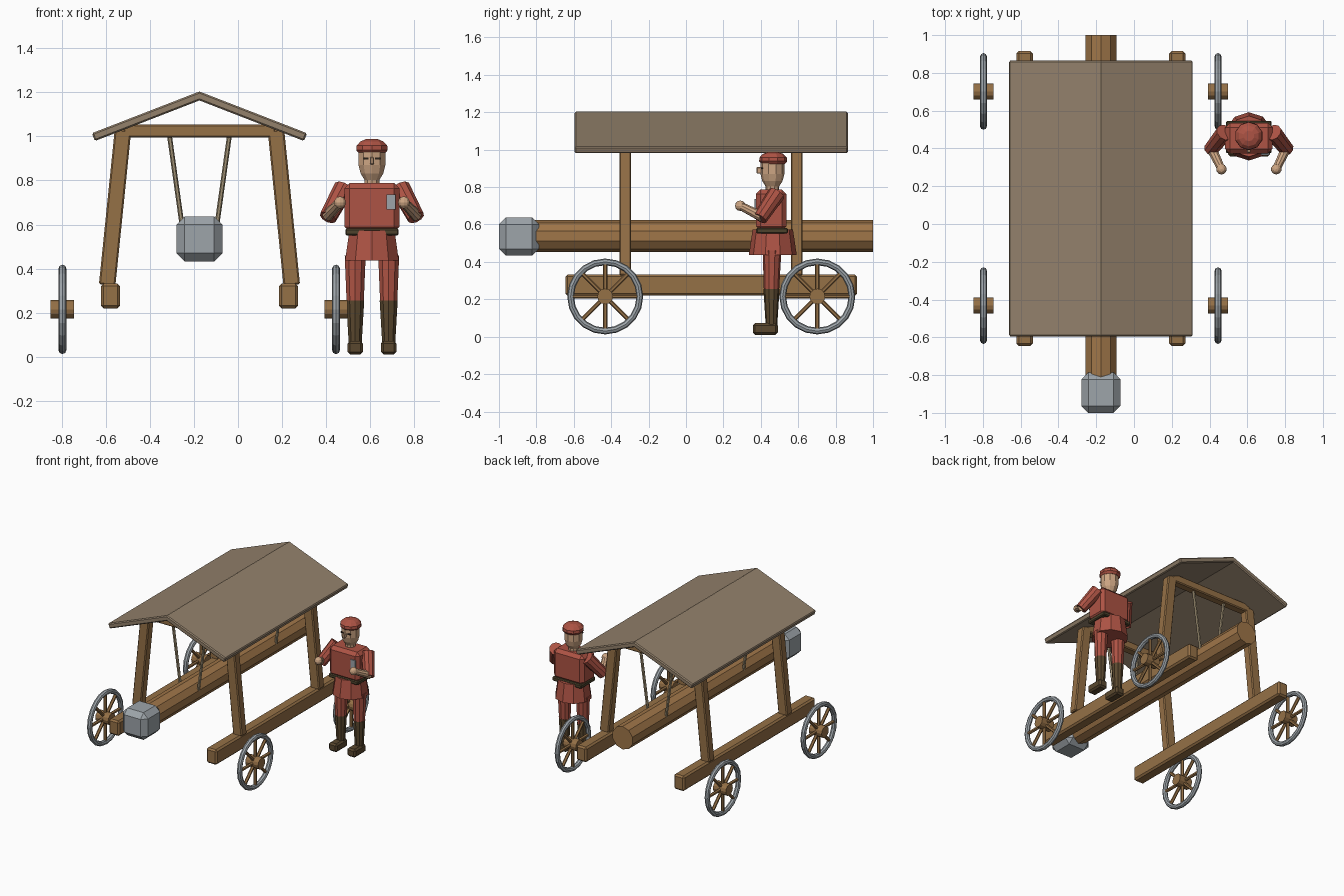
import bpy, bmesh, math
from mathutils import Vector, Matrix

if "Cube" in bpy.data.objects:
    bpy.data.objects.remove(bpy.data.objects["Cube"])


def mat(name, r, g, b):
    m = bpy.data.materials.new(name)
    m.diffuse_color = [(c / 255) ** 2.2 for c in (r, g, b)] + [1]
    m.use_nodes = True
    m.node_tree.nodes["Principled BSDF"].inputs["Base Color"].default_value = m.diffuse_color
    return m


WOOD = mat("wood", 148, 112, 72)
LOG = mat("log_wood", 158, 117, 74)
ROOF = mat("roof_boards", 146, 128, 107)
IRON = mat("iron", 156, 163, 168)
ROPE = mat("rope", 158, 143, 115)
RED = mat("red_cloth", 172, 84, 70)
SKIN = mat("skin", 204, 164, 130)
BOOT = mat("boot_leather", 90, 73, 50)
BELT = mat("belt_leather", 78, 68, 48)
EYE = mat("eye_dark", 45, 38, 32)


def finish(name, bm, m):
    bmesh.ops.recalc_face_normals(bm, faces=bm.faces)
    me = bpy.data.meshes.new(name)
    bm.to_mesh(me)
    bm.free()
    me.materials.append(m)
    ob = bpy.data.objects.new(name, me)
    bpy.context.collection.objects.link(ob)
    return ob


def box(name, c, s, m, bevel=0.0, rot_y=0.0):
    bm = bmesh.new()
    bmesh.ops.create_cube(bm, size=1, matrix=Matrix.Diagonal((*s, 1)))
    if bevel:
        bmesh.ops.bevel(bm, geom=bm.edges[:], offset=bevel, segments=1,
                        affect='EDGES', profile=0.5)
    bm.transform(Matrix.Translation(c) @ Matrix.Rotation(rot_y, 4, 'Y'))
    return finish(name, bm, m)


def add_rod(bm, a, b, r1, r2, n):
    a, b = Vector(a), Vector(b)
    d = b - a
    q = d.to_track_quat('Z', 'Y').to_matrix().to_4x4()
    bmesh.ops.create_cone(bm, cap_ends=True, segments=n, radius1=r1, radius2=r2,
                          depth=d.length, matrix=Matrix.Translation((a + b) / 2) @ q)


def rod(name, a, b, r1, r2, m, n=10):
    bm = bmesh.new()
    add_rod(bm, a, b, r1, r2, n)
    return finish(name, bm, m)


def lathe(name, x, y, profile, m, n=10):
    # stacked rings of (radius, height), capped at both ends
    bm = bmesh.new()
    rings = [[bm.verts.new((x + r * math.sin(2 * math.pi * i / n),
                            y + r * math.cos(2 * math.pi * i / n), z))
              for i in range(n)] for r, z in profile]
    for lo, hi in zip(rings, rings[1:]):
        for i in range(n):
            j = (i + 1) % n
            bm.faces.new((lo[i], lo[j], hi[j], hi[i]))
    bm.faces.new(rings[0])
    bm.faces.new(rings[-1])
    return finish(name, bm, m)


def wheel(x, y, z, tag):
    # iron rim
    bm = bmesh.new()
    R, r, n, k = 0.185, 0.018, 20, 8
    ring = []
    for i in range(n):
        t = 2 * math.pi * i / n
        row = []
        for j in range(k):
            p = 2 * math.pi * j / k
            d = R + r * math.cos(p)
            row.append(bm.verts.new((x + r * math.sin(p), y + d * math.sin(t),
                                     z + d * math.cos(t))))
        ring.append(row)
    for i in range(n):
        for j in range(k):
            a, b = ring[i], ring[(i + 1) % n]
            bm.faces.new((a[j], b[j], b[(j + 1) % k], a[(j + 1) % k]))
    finish("wheel_rim_" + tag, bm, IRON)
    # hub and spokes
    rod("wheel_hub_" + tag, (x - 0.053, y, z), (x + 0.053, y, z), 0.042, 0.042, WOOD, 12)
    bm = bmesh.new()
    for i in range(8):
        t = math.pi * i / 4
        d = Vector((0, math.sin(t), math.cos(t)))
        o = Vector((x, y, z))
        add_rod(bm, o + d * 0.03, o + d * 0.18, 0.012, 0.012, 6)
    finish("wheel_spokes_" + tag, bm, WOOD)


CX = -0.175
POSTS_Y = (-0.325, 0.592)

# battering log and iron head
rod("ram_log", (CX, 1.0, 0.538), (CX, -0.85, 0.538), 0.086, 0.086, LOG)
box("ram_head", (CX, -0.893, 0.535), (0.208, 0.214, 0.204), IRON, 0.037)

# frame
for side, s in (("left", -1), ("right", 1)):
    box("base_beam_" + side, (CX + s * 0.404, 0.135, 0.276), (0.086, 1.56, 0.113), WOOD, 0.012)
    # roof slope
    ang = math.radians(21.2)
    along = Vector((s * math.cos(ang), 0, -math.sin(ang)))
    normal = Vector((s * math.sin(ang), 0, math.cos(ang)))
    c = Vector((CX, 0.135, 1.204)) + along * 0.259 - normal * 0.019
    box("roof_slope_" + side, c, (0.53, 1.46, 0.038), ROOF, 0.007, s * ang)
    for end, y in zip(("front", "back"), POSTS_Y):
        tag = side + "_" + end
        # slanted post
        lo, hi = Vector((CX + s * 0.419, y, 0.325)), Vector((CX + s * 0.347, y, 1.03))
        d = hi - lo
        box("post_" + tag, (lo + hi) / 2, (0.075, 0.063, d.length), WOOD, 0.007,
            math.atan2(d.x, d.z))
        # hanging rope
        rod("rope_" + tag, (CX + s * 0.137, y, 1.01), (CX + s * 0.074, y, 0.56),
            0.011, 0.011, ROPE, 6)
for end, y in zip(("front", "back"), POSTS_Y):
    box("cross_beam_" + end, (CX, y, 1.025), (0.69, 0.063, 0.06), WOOD, 0.007)

# wheels
for side, x in (("left", -0.797), ("right", 0.445)):
    for end, y in (("front", -0.432), ("back", 0.702)):
        wheel(x, y, 0.215, side + "_" + end)

# crewman body
PX, PY = 0.608, 0.462
lathe("tunic_skirt", PX, PY + 0.002, [(0.128, 0.437), (0.108, 0.572)], RED)
box("tunic_torso", (PX, 0.455, 0.677), (0.25, 0.162, 0.222), RED, 0.024)
box("belt", (PX, 0.46, 0.566), (0.242, 0.17, 0.03), BELT, 0.006)
box("chest_plate", (0.694, 0.371, 0.703), (0.041, 0.009, 0.068), IRON)

# head and cap
lathe("neck", PX, PY, [(0.036, 0.77), (0.036, 0.83)], SKIN)
lathe("head", PX, PY, [(0.036, 0.803), (0.054, 0.832), (0.064, 0.87), (0.064, 0.95)], SKIN)
lathe("cap", PX, PY + 0.004, [(0.062, 0.922), (0.075, 0.938), (0.073, 0.958),
                             (0.055, 0.977), (0.028, 0.988)], RED)
box("nose", (PX, 0.392, 0.889), (0.018, 0.03, 0.034), SKIN, 0.004)

# limbs and eyes on both sides
for side, s in (("left", -1), ("right", 1)):
    x = PX + s * 0.076
    box("shoe_" + side, (x, 0.424, 0.041), (0.07, 0.134, 0.062), BOOT, 0.012)
    rod("boot_" + side, (x, 0.457, 0.06), (x, 0.457, 0.255), 0.031, 0.043, BOOT)
    rod("leg_" + side, (x, 0.457, 0.25), (x, 0.46, 0.46), 0.041, 0.05, RED)
    shoulder = Vector((PX + s * 0.128, 0.485, 0.765))
    elbow = Vector((PX + s * 0.2, 0.395, 0.632))
    hand = Vector((PX + s * 0.145, 0.29, 0.7))
    rod("sleeve_" + side, shoulder, elbow, 0.047, 0.04, RED)
    rod("forearm_" + side, elbow + Vector((0, 0.01, 0.01)), hand, 0.028, 0.022, SKIN)
    bm = bmesh.new()
    bmesh.ops.create_uvsphere(bm, u_segments=10, v_segments=6, radius=0.028,
                              matrix=Matrix.Translation(hand))
    finish("hand_" + side, bm, SKIN)
    box("eye_" + side, (PX + s * 0.027, 0.406, 0.9), (0.024, 0.009, 0.009), EYE)
